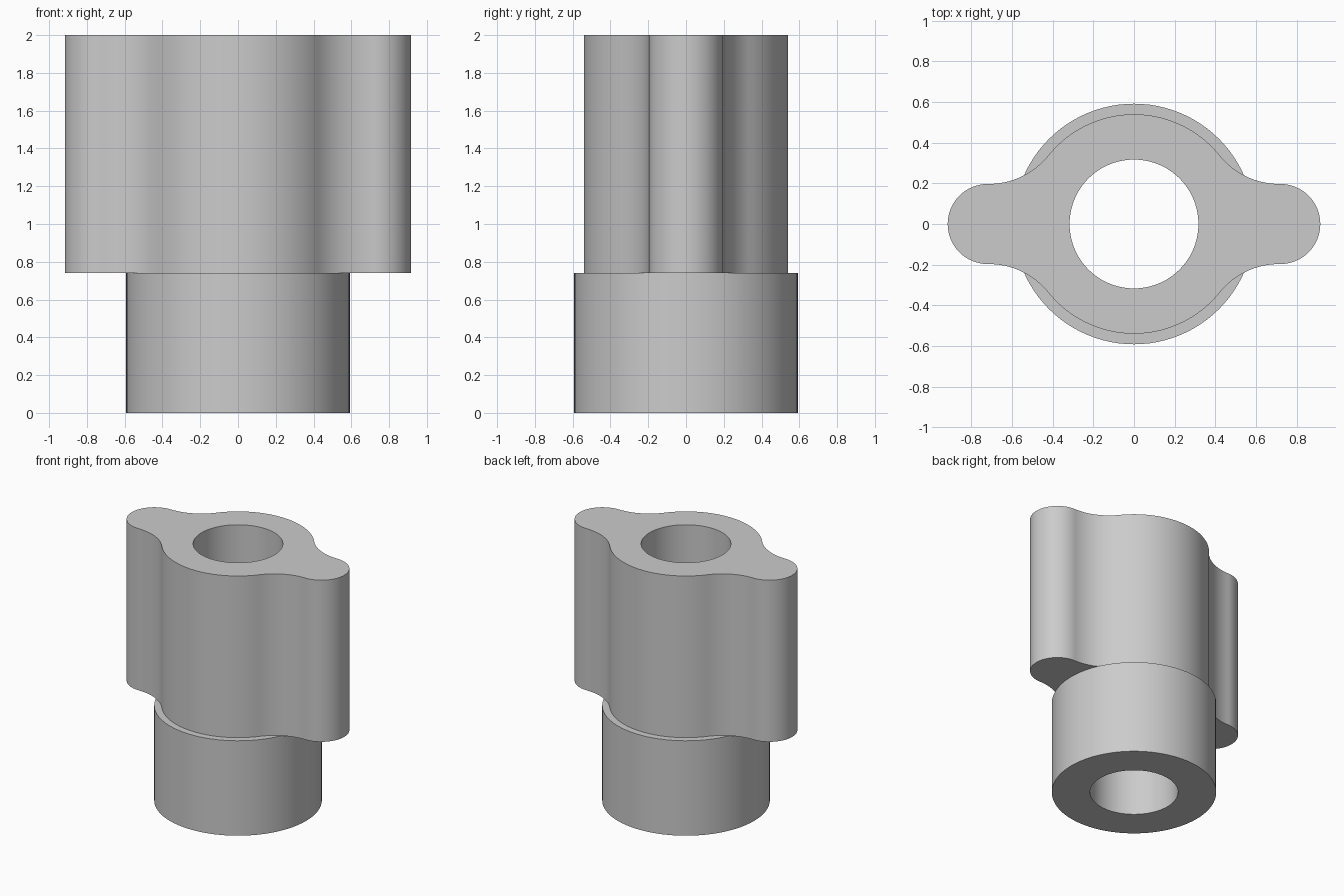
import bpy, bmesh
from math import sin, cos, pi, atan2, radians

if "Cube" in bpy.data.objects:
    bpy.data.objects.remove(bpy.data.objects["Cube"])

BORE, COLLAR, HUB = 0.317, 0.592, 0.54       # radii
LOBE, LOBE_X, FILLET_X = 0.197, 0.72, 0.715
SHOULDER, TOP = 0.74, 2.0                    # heights

grey = bpy.data.materials.new("plain_grey")
grey.use_nodes = True
colour = (0.6, 0.6, 0.6, 1)
grey.diffuse_color = colour
grey.node_tree.nodes["Principled BSDF"].inputs["Base Color"].default_value = colour


def arc(cx, cy, r, a0, a1, n):
    """Points along an arc, leaving out the last one."""
    return [(cx + r * cos(a0 + (a1 - a0) * i / n),
             cy + r * sin(a0 + (a1 - a0) * i / n)) for i in range(n)]


def circle(r):
    return arc(0, 0, r, 0, 2 * pi, 96)


def winged_outline():
    """Round hub flowing through tangent fillets into two rounded lobes."""
    r = (FILLET_X**2 + LOBE**2 - HUB**2) / (2 * (HUB - LOBE))
    fy = LOBE + r
    a = atan2(fy, FILLET_X)
    half = arc(LOBE_X, 0, LOBE, -pi / 2, pi / 2, 32)
    half += [(LOBE_X, LOBE)]
    half += arc(FILLET_X, fy, r, -pi / 2, a - pi, 16)
    half += arc(0, 0, HUB, a, pi - a, 40)
    half += arc(-FILLET_X, fy, r, -a, -pi / 2, 16)
    half += [(-FILLET_X, LOBE)]
    return half + [(-x, -y) for x, y in half]


def bored_prism(name, outline, z0, z1):
    """Extrude an outline with the round bore through it."""
    bm = bmesh.new()
    edges = []
    for loop in (outline, circle(BORE)):
        vs = [bm.verts.new((x, y, z0)) for x, y in loop]
        edges += [bm.edges.new((v, vs[i - 1])) for i, v in enumerate(vs)]
    bmesh.ops.triangle_fill(bm, edges=edges, use_beauty=True)
    ext = bmesh.ops.extrude_face_region(bm, geom=bm.faces[:], use_keep_orig=True)
    top = [g for g in ext["geom"] if isinstance(g, bmesh.types.BMVert)]
    bmesh.ops.translate(bm, verts=top, vec=(0, 0, z1 - z0))
    bmesh.ops.remove_doubles(bm, verts=bm.verts[:], dist=1e-5)
    bmesh.ops.recalc_face_normals(bm, faces=bm.faces[:])
    mesh = bpy.data.meshes.new(name)
    bm.to_mesh(mesh)
    bm.free()
    mesh.materials.append(grey)
    obj = bpy.data.objects.new(name, mesh)
    bpy.context.collection.objects.link(obj)
    bpy.ops.object.select_all(action="DESELECT")
    obj.select_set(True)
    bpy.context.view_layer.objects.active = obj
    bpy.ops.object.shade_smooth_by_angle(angle=radians(30))


bored_prism("round_collar", circle(COLLAR), 0, SHOULDER)
bored_prism("winged_body", winged_outline(), SHOULDER, TOP)
